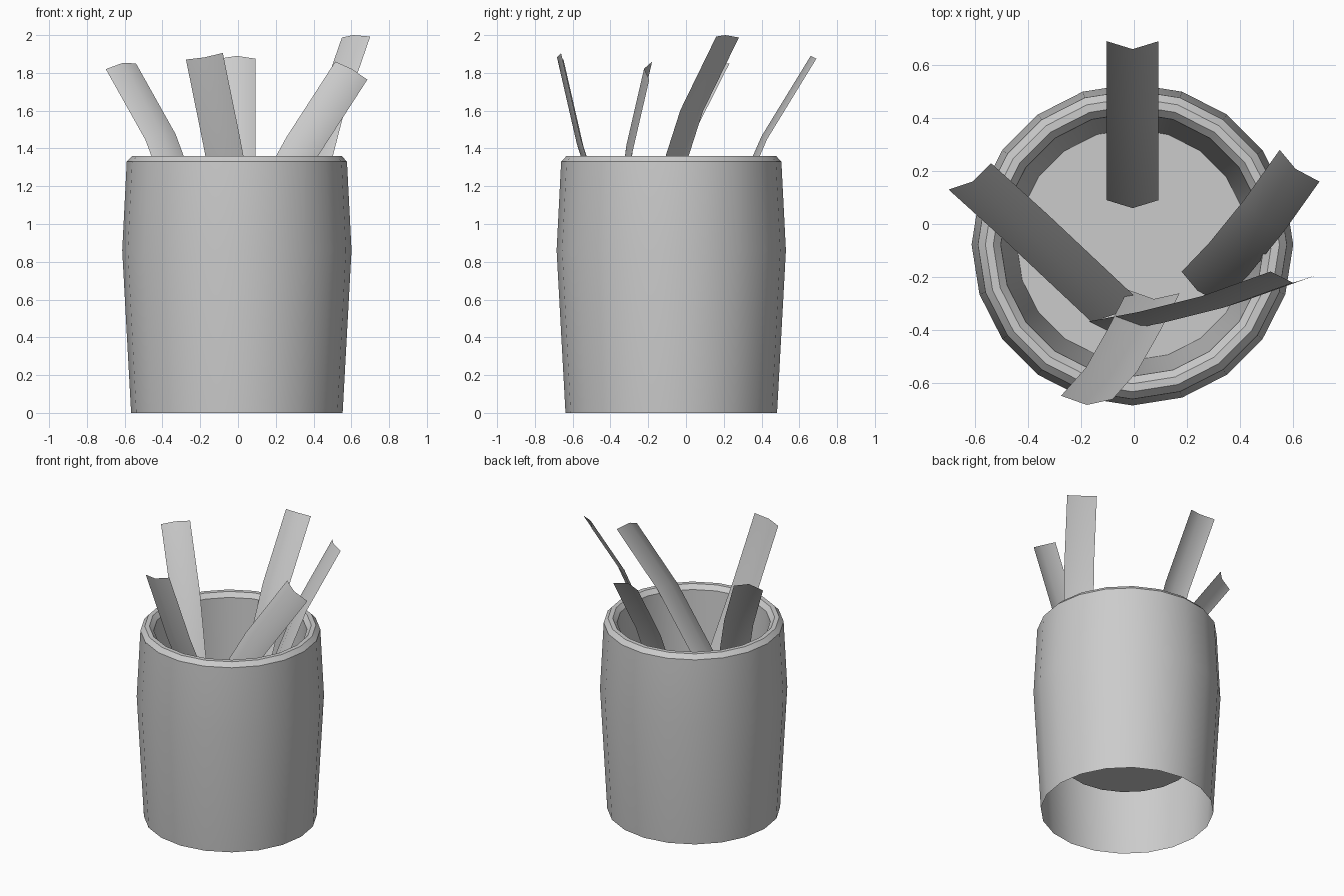
import bpy, bmesh, math
from mathutils import Vector

if "Cube" in bpy.data.objects:
    bpy.data.objects.remove(bpy.data.objects["Cube"])


def make_object(name, bm, angle):
    bmesh.ops.recalc_face_normals(bm, faces=bm.faces)
    mesh = bpy.data.meshes.new(name)
    bm.to_mesh(mesh)
    bm.free()
    ob = bpy.data.objects.new(name, mesh)
    bpy.context.collection.objects.link(ob)
    bpy.ops.object.select_all(action='DESELECT')
    ob.select_set(True)
    bpy.context.view_layer.objects.active = ob
    bpy.ops.object.shade_smooth_by_angle(angle=math.radians(angle))
    return ob


# Cup: open underneath, rounded rim, tapered inside with a raised floor
def make_cup(center, profile, sides=20):
    bm = bmesh.new()
    rings = []
    for r, z in profile:
        rings.append([bm.verts.new((center[0] + r * math.cos(math.tau * i / sides),
                                    center[1] + r * math.sin(math.tau * i / sides), z))
                      for i in range(sides)])
    for a, b in zip(rings, rings[1:]):
        for i in range(sides):
            j = (i + 1) % sides
            bm.faces.new((a[i], a[j], b[j], b[i]))
    bm.faces.new(rings[-1])
    return make_object("cup", bm, 30)


make_cup((-0.006, -0.078), [(0.56, 0), (0.607, 0.86), (0.583, 1.33), (0.555, 1.36),
                            (0.525, 1.36), (0.497, 1.33), (0.437, 0.39)])


# Strips: thin bent sheets with a shallow fold down the middle
def make_strip(name, path, side, fold):
    bm = bmesh.new()
    side, fold = Vector(side) / 2, Vector(fold)
    rows = []
    for p in path:
        p = Vector(p)
        rows.append([bm.verts.new(q) for q in (p - side, p + fold, p + side)])
    for a, b in zip(rows, rows[1:]):
        for i in range(2):
            bm.faces.new((a[i], a[i + 1], b[i + 1], b[i]))
    return make_object(name, bm, 60)


make_strip("back_strip",
           [(-0.005, 0.69, 1.875), (-0.005, 0.43, 1.45), (-0.005, 0.22, 0.97), (-0.005, 0.09, 0.5)],
           (0.196, 0, 0), (0, -0.03, 0.015))
make_strip("right_back_strip",
           [(0.625, 0.22, 1.99), (0.49, 0.03, 1.6), (0.36, -0.13, 1.1), (0.255, -0.24, 0.6)],
           (0.15, -0.12, 0.005), (-0.015, -0.012, 0.01))
make_strip("left_strip",
           [(-0.62, 0.18, 1.835), (-0.41, -0.01, 1.46), (-0.24, -0.17, 1.0), (-0.08, -0.32, 0.5)],
           (0.16, 0.1, 0.03), (0.01, -0.02, 0.018))
make_strip("front_strip",
           [(-0.178, -0.655, 1.888), (-0.085, -0.55, 1.43), (0, -0.4, 0.97), (0.075, -0.255, 0.5)],
           (0.195, -0.013, 0.035), (0, -0.028, -0.006))
make_strip("right_front_strip",
           [(0.60, -0.187, 1.812), (0.34, -0.28, 1.41), (0.1, -0.34, 0.97), (-0.085, -0.375, 0.5)],
           (0.17, -0.015, -0.095), (0, -0.035, 0.01))
